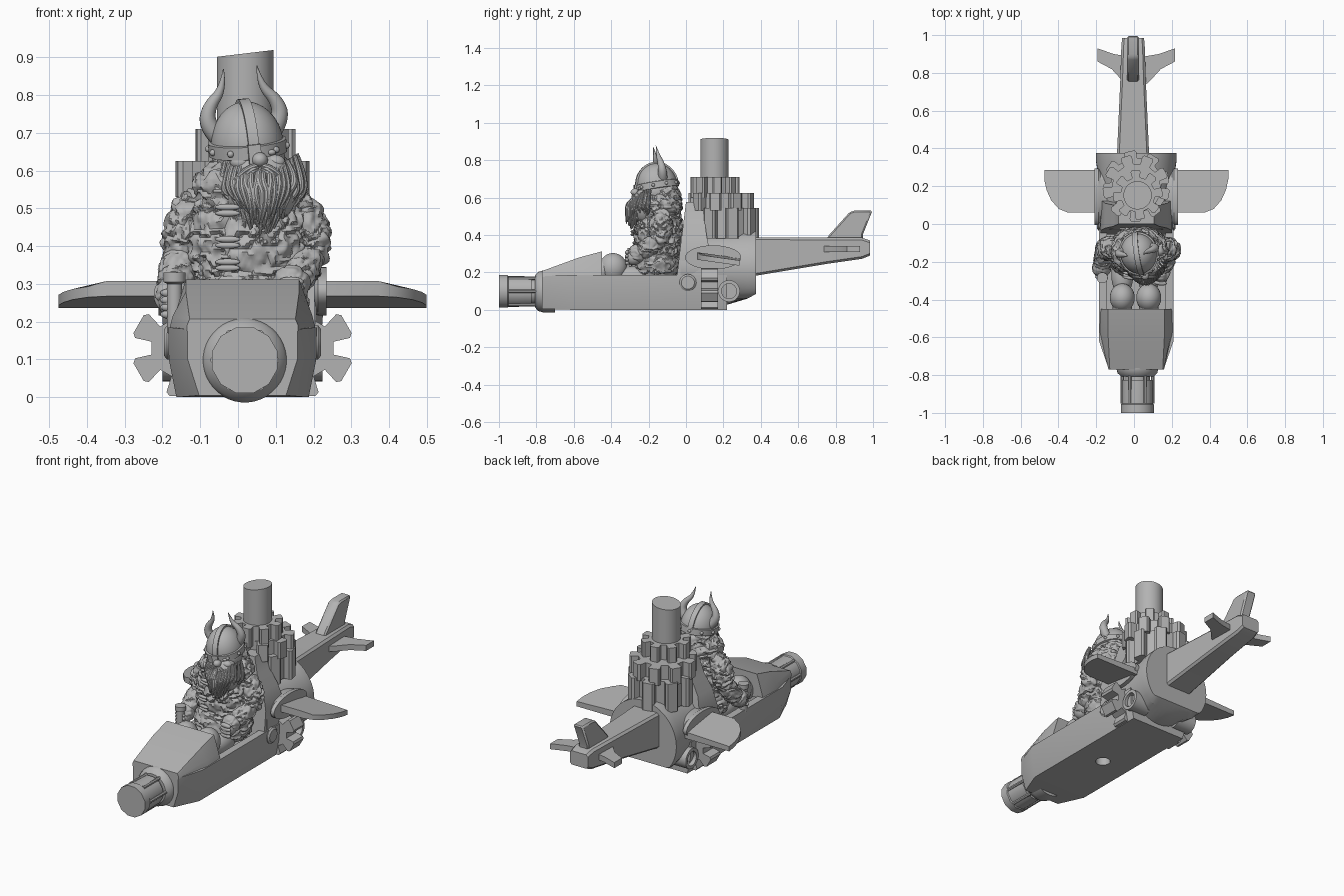
import bpy, bmesh, math, random
from mathutils import Vector, Matrix, Euler, noise

random.seed(4)
cube = bpy.data.objects.get("Cube")
if cube:
    bpy.data.objects.remove(cube)

grey = bpy.data.materials.new("plain_grey")
grey.use_nodes = True
grey.diffuse_color = (0.45, 0.45, 0.45, 1)
grey.node_tree.nodes["Principled BSDF"].inputs["Base Color"].default_value = grey.diffuse_color
CX = 0.012
made = []


def finish(name, data):
    ob = bpy.data.objects.new(name, data)
    bpy.context.collection.objects.link(ob)
    data.materials.append(grey)
    made.append(ob)
    return ob


def from_bm(name, bm):
    bmesh.ops.recalc_face_normals(bm, faces=bm.faces)
    me = bpy.data.meshes.new(name)
    bm.to_mesh(me)
    bm.free()
    return finish(name, me)


def loft(name, rings, closed=False):
    """Skin a list of equal point rings; cap the ends unless closed."""
    bm = bmesh.new()
    vs = [[bm.verts.new(p) for p in r] for r in rings]
    n = len(vs[0])
    for a, b in zip(vs, vs[1:] + vs[:1] if closed else vs[1:]):
        for i in range(n):
            bm.faces.new((a[i], a[(i + 1) % n], b[(i + 1) % n], b[i]))
    if not closed:
        bm.faces.new(vs[0])
        bm.faces.new(vs[-1])
    return from_bm(name, bm)


def place(axis, u, v, w):
    return {"x": (w, u, v), "y": (u, w, v), "z": (u, v, w)}[axis]


def prism(name, axis, pts, lo, hi):
    return loft(name, [[place(axis, u, v, w) for u, v in pts] for w in (lo, hi)])


def lathe(name, axis, centre, profile, su=1, sv=1, n=40, closed=False):
    """Turn (radius, position) pairs round an axis, with an oval stretch."""
    ang = [(i + 0.5) * math.tau / n for i in range(n)]
    return loft(name, [[place(axis, centre[0] + r * su * math.cos(a), centre[1] + r * sv * math.sin(a), w)
                        for a in ang] for r, w in profile], closed)


def gear(name, axis, centre, root, tip, teeth, lo, hi, turn=0, flare=0.3):
    pts = []
    for k in range(teeth):
        for off, r in ((-0.32, root), (-flare, tip * 0.94), (-flare * 0.7, tip),
                       (flare * 0.7, tip), (flare, tip * 0.94), (0.32, root)):
            a = turn + (k + off * 0.9) * math.tau / teeth
            pts.append((centre[0] + r * math.cos(a), centre[1] + r * math.sin(a)))
    return prism(name, axis, pts, lo, hi)


def ball(name, loc, size, rot=None, fur=0, sub=4):
    """Ellipsoid, optionally with a curly fleece surface."""
    bm = bmesh.new()
    bmesh.ops.create_icosphere(bm, subdivisions=sub, radius=1)
    m = Matrix.Translation(loc) @ (rot or Matrix()) @ Matrix.Diagonal((*size, 1))
    bm.transform(m)
    bm.normal_update()
    if fur:
        offs = {}
        for v in bm.verts:
            p = v.co.copy()
            p += 0.02 * noise.noise_vector(p * 22)
            curl = math.sin(p.z * 190 + 5 * noise.noise(p * 28))
            offs[v] = v.normal * fur * (curl * 0.6 + noise.noise(p * 60))
        for v, o in offs.items():
            v.co += o
    return from_bm(name, bm)


def limb(name, a, b, r, fur=0, sub=5):
    a, b = Vector(a), Vector(b)
    d = b - a
    return ball(name, (a + b) / 2, (r, r, d.length / 2 + r * 0.7), d.to_track_quat('Z', 'Y').to_matrix().to_4x4(), fur, sub)


def strands(name, paths, depth, res=3):
    """Tapered tubes: each path is a list of (point, thickness)."""
    cu = bpy.data.curves.new(name, 'CURVE')
    cu.dimensions = '3D'
    cu.bevel_depth, cu.bevel_resolution, cu.resolution_u = depth, res, 5
    cu.use_fill_caps = True
    for path in paths:
        sp = cu.splines.new('NURBS')
        sp.points.add(len(path) - 1)
        sp.use_endpoint_u, sp.order_u = True, 3
        for q, (p, r) in zip(sp.points, path):
            q.co, q.radius = (*p, 1), r
    ob = finish(name, cu)
    bpy.ops.object.select_all(action='DESELECT')
    bpy.context.view_layer.objects.active = ob
    ob.select_set(True)
    bpy.ops.object.convert(target='MESH')
    return ob


def cut(ob, cutter):
    made.remove(cutter)
    cutter.hide_render = True
    cutter.hide_set(True)
    mod = ob.modifiers.new("cut", 'BOOLEAN')
    mod.object, mod.operation = cutter, 'DIFFERENCE'
    bpy.context.view_layer.objects.active = ob
    bpy.ops.object.modifier_apply(modifier=mod.name)
    bpy.data.objects.remove(cutter)


def mirrored(y, half):
    """Cross-section at y from (half width, z) pairs, bottom to top."""
    return [(CX + w, y, z) for w, z in half] + [(CX - w, y, z) for w, z in reversed(half)]


# Hull with cockpit well and underside socket
full = [(0.175, 0), (0.195, 0.1), (0.197, 0.185)]
hull = loft("hull", [mirrored(-0.77, [(0.115, 0.005), (0.145, 0.1), (0.145, 0.18)]),
                     mirrored(-0.62, full), mirrored(0.22, full)])
cut(hull, prism("well_cutter", "z", [(CX - 0.155, -0.5), (CX + 0.155, -0.5), (CX + 0.155, -0.04), (CX - 0.155, -0.04)], 0.09, 0.4))
cut(hull, lathe("socket_cutter", "z", (CX, -0.25), [(0.04, -0.1), (0.04, 0.05)]))
loft("cowl", [mirrored(-0.77, [(0.147, 0.175), (0.147, 0.19), (0.14, 0.207)]),
              mirrored(-0.57, [(0.195, 0.175), (0.185, 0.215), (0.15, 0.28)]),
              mirrored(-0.45, [(0.19, 0.175), (0.18, 0.215), (0.15, 0.312)])])

# Nose barrel
NC = (0.018, 0.098)
lathe("nose_collar", "y", NC, [(0.112, -0.7), (0.112, -0.765), (0.105, -0.79), (0.085, -0.808)])
lathe("nose_barrel", "y", NC, [(0.07, -0.78), (0.07, -0.825), (0.083, -0.825), (0.085, -0.9), (0.085, -0.95),
                               (0.09, -0.955), (0.09, -1.0)], n=12)
for k in range(6):
    a = k * math.tau / 6
    c = (NC[0] + 0.081 * math.cos(a), NC[1] + 0.081 * math.sin(a))
    lathe("barrel_rib", "y", c, [(0.01, -0.95), (0.01, -0.8)], n=8)

# Engine drum, chamfered below at the rear
rings = []
for y, r, floor in ((-0.03, 0.195, 0), (0.08, 0.19, 0), (0.22, 0.195, 0), (0.33, 0.213, 0.06), (0.375, 0.213, 0.085)):
    rings.append([(CX + r * math.cos(a), y, max(floor, 0.222 + r * math.sin(a)))
                  for a in (i * math.tau / 48 for i in range(48))])
loft("engine_drum", rings)
# Seat back, flaring toward the hull
rings = []
for z, w, y0, y1 in ((0.12, 0.19, -0.055, 0.15), (0.3, 0.19, -0.035, 0.13), (0.4, 0.165, -0.022, 0.11),
                     (0.48, 0.12, -0.012, 0.1), (0.575, 0.095, 0, 0.085)):
    rings.append([(CX - w, y0, z), (CX + w, y0, z), (CX + w, y1, z), (CX - w, y1, z)])
loft("seat_back", rings)

# Gear stack and chimney
gear("gear_bottom", "z", (CX, 0.215), 0.135, 0.175, 8, 0.38, 0.545, 0.2)
gear("gear_middle", "z", (CX, 0.19), 0.13, 0.178, 9, 0.53, 0.625, 0.5)
gear("gear_top", "z", (0.02, 0.155), 0.092, 0.132, 8, 0.6, 0.71, 0.1)
chimney = lathe("chimney", "z", (0.019, 0.152), [(0.075, 0.6), (0.075, 0.91)])
for v in chimney.data.vertices:
    if v.co.z > 0.8:
        v.co.z += 0.12 * (v.co.x - 0.019)

# Parts on both flanks
for s, side in ((1, "left"), (-1, "right")):
    def X(d):
        return CX + s * d
    lathe(side + "_wing_hub", "x", (0.145, 0.28), [(0.13, X(0.14)), (0.135, X(0.19)), (0.15, X(0.2)), (0.15, X(0.222))], 1, 0.43)
    outline = [(0.15, 0.06), (0.36, 0.06), (0.41, 0.08), (0.45, 0.125), (0.475, 0.18), (0.487, 0.235),
               (0.487, 0.285), (0.15, 0.285)]
    loft(side + "_wing", [[(X(w), y, z - 0.14 * (y - 0.17) - (0.012 if up and w > 0.4 else 0)) for w, y in outline]
                          for z, up in ((0.252, 0), (0.292, 1))])
    gear(side + "_side_gear", "y", (X(0.165), 0.13), 0.078, 0.13, 6, 0.08, 0.17, math.pi / 6, 0.32)
    lathe(side + "_exhaust", "x", (0.23, 0.1), [(0.058, X(0.1)), (0.058, X(0.212)), (0.04, X(0.212)), (0.04, X(0.1))], closed=True)
    lathe(side + "_exhaust_plug", "x", (0.23, 0.1), [(0.045, X(0.1)), (0.045, X(0.18))])
    lathe(side + "_pivot", "x", (0.01, 0.145), [(0.045, X(0.1)), (0.045, X(0.2)), (0.035, X(0.208))])
    # Tailplane half
    prism(side + "_tailplane", "z", [(X(0.03), 0.72), (X(0.075), 0.76), (X(0.13), 0.82), (X(0.205), 0.86),
                                     (X(0.205), 0.93), (X(0.12), 0.9), (X(0.03), 0.885)], 0.31, 0.342)

# Tail boom and fin
TX = -0.005
rings = []
for y, w, z0, z1 in ((0.3, 0.088, 0.17, 0.388), (0.75, 0.068, 0.245, 0.385), (0.94, 0.062, 0.272, 0.385), (0.985, 0.058, 0.29, 0.37)):
    b = 0.012
    rings.append([(TX + u, y, z) for u, z in ((-w + b, z0), (w - b, z0), (w, z0 + b), (w, z1 - b),
                                             (w - b, z1), (b - w, z1), (-w, z1 - b), (-w, z0 + b))])
loft("tail_boom", rings)
fin = prism("tail_fin", "x", [(0.74, 0.36), (0.765, 0.4), (0.875, 0.522), (0.9, 0.53), (0.997, 0.53), (0.945, 0.4), (0.945, 0.36)], TX - 0.032, TX + 0.032)
for ob in (fin,):
    bev = ob.modifiers.new("soft", 'BEVEL')
    bev.width = 0.008

# Pilot: fleecy torso, arms, hands and boots
ball("fur_coat", (0.025, -0.145, 0.4), (0.165, 0.13, 0.23), fur=0.008, sub=6)
ball("coat_skirt", (0.02, -0.16, 0.25), (0.165, 0.13, 0.12), fur=0.007, sub=5)
ball("fur_collar", (0.03, -0.14, 0.55), (0.15, 0.12, 0.09), fur=0.008, sub=5)
for side, sh, el, ha in (("right", (-0.115, -0.13, 0.51), (-0.152, -0.13, 0.38), (-0.172, -0.25, 0.25)),
                         ("left", (0.165, -0.13, 0.5), (0.195, -0.14, 0.38), (0.14, -0.28, 0.28))):
    limb(side + "_upper_arm", sh, el, 0.062, 0.007)
    limb(side + "_forearm", el, Vector(ha) + Vector((0, 0.03, 0.02)), 0.05, 0.005)
    limb(side + "_cuff", Vector(ha) + Vector((0, 0.03, 0.03)), Vector(ha) + Vector((0, 0.01, 0.01)), 0.05, 0.003)
    ball(side + "_hand", ha, (0.038, 0.045, 0.042))
    for k in range(4):
        f = Vector(ha) + Vector((0.0, -0.03, 0.026 - 0.019 * k))
        limb(side + "_finger", f + Vector((-0.025, 0, 0)), f + Vector((0.025, -0.005, 0)), 0.013, sub=3)
lathe("control_stick", "z", (-0.168, -0.285), [(0.02, 0.17), (0.02, 0.3), (0.029, 0.305), (0.029, 0.33)], n=20)
for x in (-0.062, 0.078):
    limb("trouser_leg", (x, -0.2, 0.17), (x, -0.34, 0.18), 0.058)
    ball("boot", (x, -0.39, 0.225), (0.066, 0.075, 0.078))
    limb("boot_toe", (x, -0.42, 0.24), (x, -0.47, 0.18), 0.052)
# Coat toggles
for z, y in ((0.495, -0.262), (0.41, -0.285), (0.35, -0.275)):
    for dz in (-0.008, 0.008):
        limb("toggle_loop", (-0.055, y + 0.005, z + dz), (0.0, y - 0.005, z + dz), 0.009, sub=3)

# Head and face
ball("head", (0.035, -0.16, 0.63), (0.09, 0.1, 0.08))
ball("back_hair", (0.03, -0.115, 0.59), (0.105, 0.09, 0.1), fur=0.006, sub=5)
ball("nose", (0.058, -0.272, 0.628), (0.021, 0.024, 0.02))
for s in (-1, 1):
    ball("cheek", (0.052 + s * 0.045, -0.24, 0.622), (0.028, 0.022, 0.02))
    ball("eye", (0.05 + s * 0.038, -0.247, 0.648), (0.012, 0.01, 0.008))
ball("beard_core", (0.06, -0.225, 0.55), (0.098, 0.065, 0.1))
paths = []
for layer in range(3):
    for k in range(19):
        t = (k + 0.5 * (layer % 2)) / 9 - 1
        q, out = 1 - t * t, 0.012 * layer
        j = random.uniform(-0.012, 0.012)
        paths.append([((0.06 + 0.09 * t, -0.19 - 0.055 * q - out, 0.64 - 0.035 * q), 0.6),
                      ((0.06 + 0.112 * t + j, -0.2 - 0.085 * q - out, 0.575), 1.1),
                      ((0.06 + 0.1 * t - j, -0.205 - 0.09 * q - out, 0.51 + 0.012 * layer), 1.1),
                      ((0.065 + 0.066 * t + j, -0.21 - 0.085 * q - out, 0.435 + 0.06 * t * t + 0.018 * layer + j), 0.25)])
for s in (-1, 1):
    for k in range(4):
        paths.append([((0.058 + s * 0.006, -0.278, 0.612 - 0.005 * k), 0.8),
                      ((0.058 + s * 0.04, -0.292, 0.61 - 0.01 * k), 1.2),
                      ((0.058 + s * (0.085 - 0.014 * k), -0.262 - 0.008 * k, 0.55 - 0.012 * k), 0.25)])
strands("beard", paths, 0.0095)

# Horned helmet, built upright then tilted
first = len(made)
dome = [(0.1 * math.cos(a), 0.118 * math.sin(a)) for a in (k * math.pi / 22 for k in range(11))]
lathe("helmet_dome", "z", (0, 0), [(0.1, -0.02)] + dome + [(0.006, 0.12)], 0.96, 1.08)
lathe("helmet_band", "z", (0, 0), [(0.101, -0.022), (0.108, -0.02), (0.108, 0.014), (0.101, 0.016)], 0.96, 1.08)
for k in range(10):
    a = (k + 0.5) * math.tau / 10
    ball("band_rivet", (0.104 * math.cos(a), 0.117 * math.sin(a), -0.003), (0.009, 0.009, 0.009), sub=3)
strip = [(0.108 * 1.08 * math.cos(a), 0.126 * math.sin(a)) for a in (k * math.pi / 16 for k in range(17))]
inner = [(y * 0.9, z * 0.9) for y, z in reversed(strip)]
prism("helmet_crest_strap", "x", strip + inner, -0.014, 0.014)
prism("nose_guard", "x", [(-0.108, 0.02), (-0.122, 0.02), (-0.13, -0.035), (-0.118, -0.035)], -0.017, 0.017)
strands("helmet_horns", [[((s * 0.07, 0.025, 0.025), 1.2), ((s * 0.1, 0.025, 0.06), 1.15), ((s * 0.092, 0.025, 0.11), 0.85),
                          ((s * 0.05, 0.022, 0.155), 0.5), ((s * 0.045, 0.02, 0.208), 0.06)] for s in (-1, 1)], 0.021, 5)
tilt = Matrix.Translation((0.025, -0.155, 0.665)) @ Euler((0.14, -0.1, 0.15)).to_matrix().to_4x4()
for ob in made[first:]:
    ob.data.transform(tilt)

# Smooth rounded surfaces, keep edges crisp
bpy.ops.object.select_all(action='DESELECT')
for ob in made:
    ob.select_set(True)
bpy.context.view_layer.objects.active = made[0]
bpy.ops.object.shade_smooth_by_angle(angle=math.radians(35))
